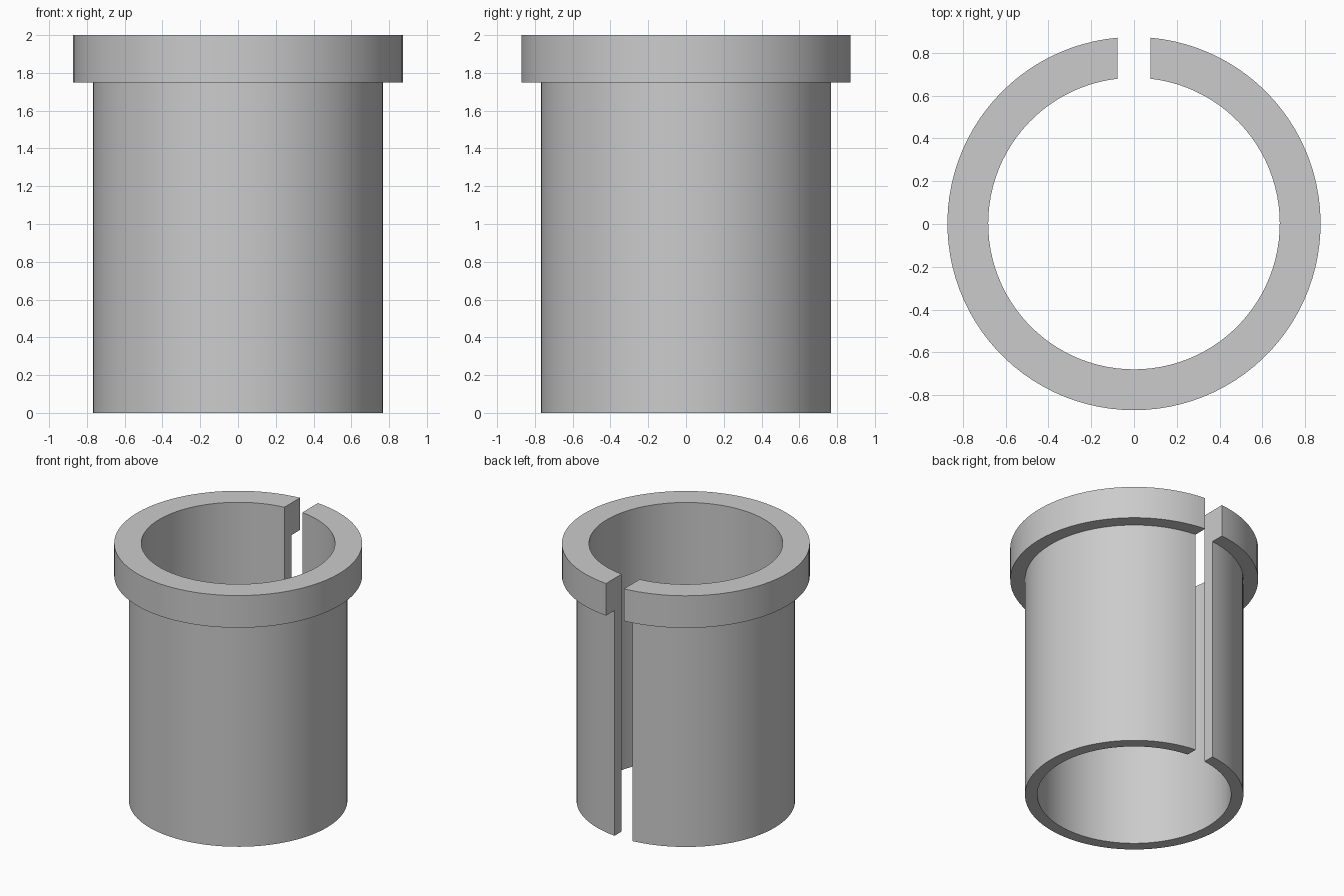
import bpy
import bmesh
import math

cube = bpy.data.objects.get("Cube")
if cube:
    bpy.data.objects.remove(cube, do_unlink=True)

INNER, TUBE, FLANGE = 0.682, 0.769, 0.873
HEIGHT, LIP = 2.0, 1.75
HALF_GAP, SHIFT_Y, STEPS = 0.077, 0.002, 96

grey = bpy.data.materials.new("plain grey")
grey.use_nodes = True
colour = (0.6, 0.6, 0.6, 1)
grey.diffuse_color = colour
grey.node_tree.nodes["Principled BSDF"].inputs["Base Color"].default_value = colour

# Wall section as (radius, height): sleeve with a flange at the top
section = [(INNER, 0), (TUBE, 0), (TUBE, LIP),
           (FLANGE, LIP), (FLANGE, HEIGHT), (INNER, HEIGHT)]

bm = bmesh.new()


def ring(step):
    """One section copy; the ends line up so the slot walls are parallel."""
    verts = []
    for r, z in section:
        start = math.asin(HALF_GAP / r)
        a = start + (2 * math.pi - 2 * start) * step / STEPS
        verts.append(bm.verts.new((r * math.sin(a), r * math.cos(a) + SHIFT_Y, z)))
    return verts


# Sweep the section round from one slot wall to the other
rings = [ring(i) for i in range(STEPS + 1)]
for a, b in zip(rings, rings[1:]):
    for i in range(len(section)):
        j = (i + 1) % len(section)
        bm.faces.new((a[i], a[j], b[j], b[i]))

# Flat slot walls
bm.faces.new(rings[0])
bm.faces.new(rings[-1])
bmesh.ops.recalc_face_normals(bm, faces=bm.faces)

mesh = bpy.data.meshes.new("split_flanged_bushing")
bm.to_mesh(mesh)
bm.free()
mesh.materials.append(grey)
bushing = bpy.data.objects.new("split_flanged_bushing", mesh)
bpy.context.collection.objects.link(bushing)

# Smooth round walls, sharp rims
bpy.ops.object.select_all(action="DESELECT")
bushing.select_set(True)
bpy.context.view_layer.objects.active = bushing
bpy.ops.object.shade_smooth_by_angle(angle=math.radians(30))
